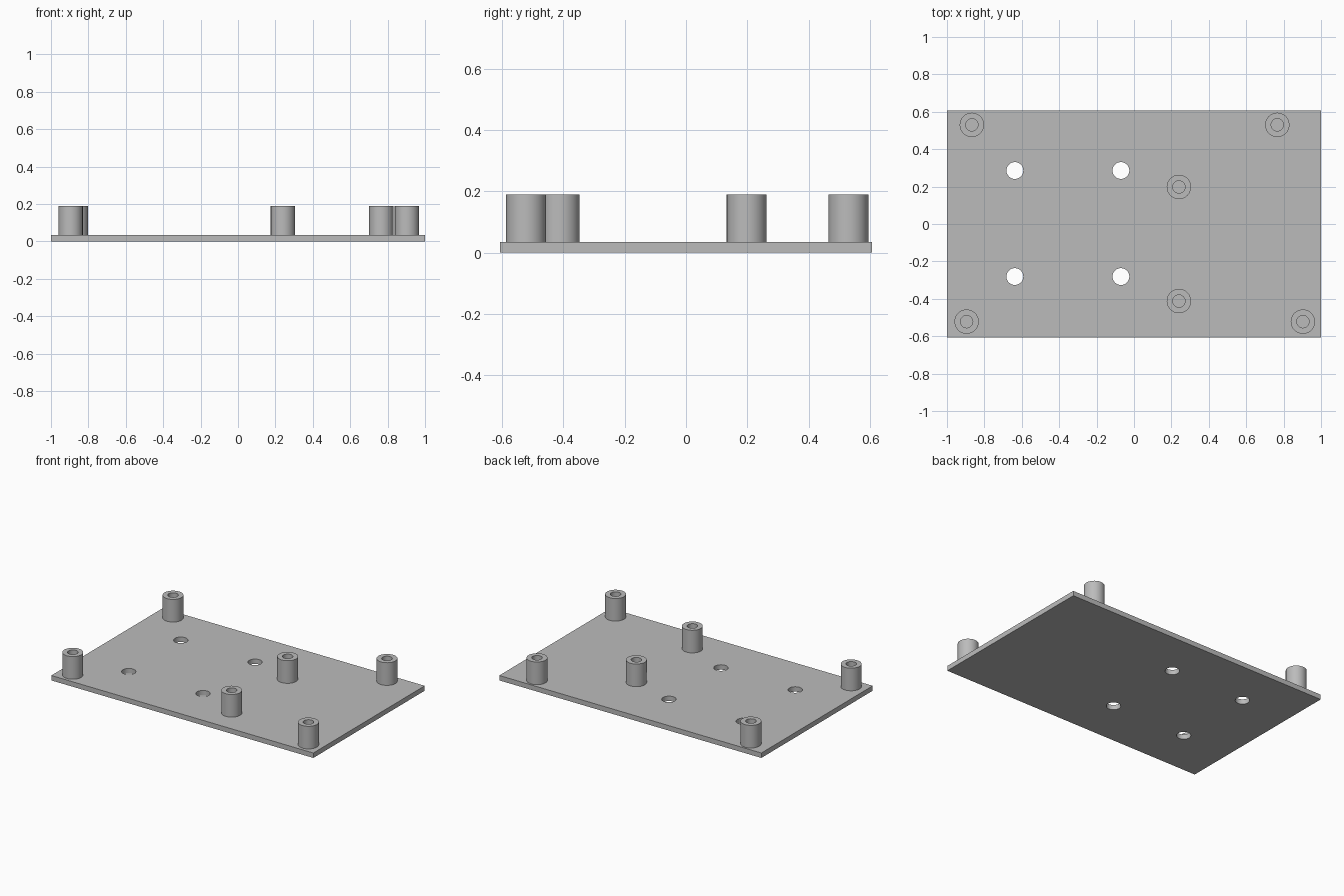
import bpy, bmesh, math

cube = bpy.data.objects.get("Cube")
if cube:
    bpy.data.objects.remove(cube, do_unlink=True)

PLATE_TOP, POST_TOP = 0.034, 0.19
SEGMENTS = 48

grey = bpy.data.materials.new("light_grey")
grey.use_nodes = True
grey.diffuse_color = (0.5, 0.5, 0.5, 1)
grey.node_tree.nodes["Principled BSDF"].inputs["Base Color"].default_value = (0.5, 0.5, 0.5, 1)


def add_object(name, bm):
    mesh = bpy.data.meshes.new(name)
    bmesh.ops.recalc_face_normals(bm, faces=bm.faces)
    bm.to_mesh(mesh)
    bm.free()
    mesh.materials.append(grey)
    obj = bpy.data.objects.new(name, mesh)
    bpy.context.collection.objects.link(obj)
    return obj


def shade(obj):
    bpy.ops.object.select_all(action='DESELECT')
    obj.select_set(True)
    bpy.context.view_layer.objects.active = obj
    bpy.ops.object.shade_smooth_by_angle(angle=math.radians(30))


def standoff(name, x, y, outer=0.065, bore=0.033):
    # Hollow post spun from a rectangular wall section, seated in the plate
    bm = bmesh.new()
    base = PLATE_TOP - 0.004
    section = [(outer, base), (outer, POST_TOP), (bore, POST_TOP), (bore, base)]
    verts = [bm.verts.new((r, 0, z)) for r, z in section]
    edges = [bm.edges.new((verts[i], verts[(i + 1) % 4])) for i in range(4)]
    bmesh.ops.spin(bm, geom=verts + edges, cent=(0, 0, 0), axis=(0, 0, 1),
                   angle=math.tau, steps=SEGMENTS, use_merge=True)
    bmesh.ops.remove_doubles(bm, verts=bm.verts, dist=0.0001)
    obj = add_object(name, bm)
    obj.location = (x, y, 0)
    shade(obj)


# Base plate
bm = bmesh.new()
bmesh.ops.create_cube(bm, size=1)
bmesh.ops.scale(bm, vec=(2, 1.214, PLATE_TOP), verts=bm.verts)
bmesh.ops.translate(bm, vec=(0, 0, PLATE_TOP / 2), verts=bm.verts)
plate = add_object("base_plate", bm)

# Four through holes in a square pattern
bm = bmesh.new()
for x in (-0.637, -0.07):
    for y in (0.286, -0.281):
        made = bmesh.ops.create_cone(bm, cap_ends=True, segments=SEGMENTS,
                                     radius1=0.045, radius2=0.045, depth=0.2)
        bmesh.ops.translate(bm, vec=(x, y, 0), verts=made["verts"])
cutter = add_object("hole_cutter", bm)
cut = plate.modifiers.new("mounting_holes", 'BOOLEAN')
cut.operation, cut.solver, cut.object = 'DIFFERENCE', 'EXACT', cutter
bpy.context.view_layer.objects.active = plate
plate.select_set(True)
bpy.ops.object.modifier_apply(modifier=cut.name)
bpy.data.objects.remove(cutter, do_unlink=True)
shade(plate)

# Standoff posts
posts = {
    "back_right_standoff": (-0.867, 0.53),
    "back_left_standoff": (0.766, 0.53),
    "inner_back_standoff": (0.24, 0.198),
    "inner_front_standoff": (0.24, -0.412),
    "front_right_standoff": (-0.895, -0.522),
    "front_left_standoff": (0.903, -0.522),
}
for name, (x, y) in posts.items():
    standoff(name, x, y)
